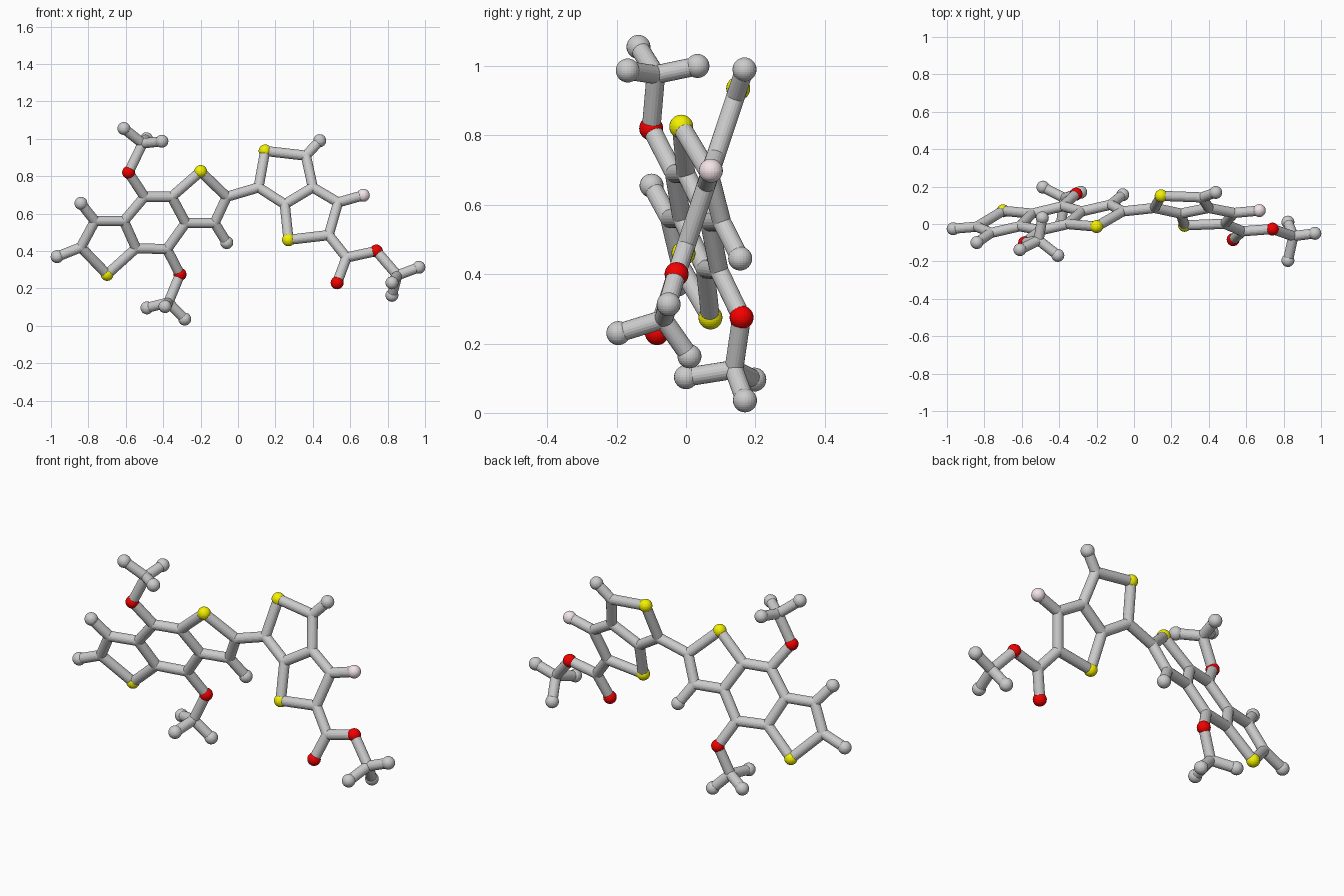
import bpy, bmesh
from mathutils import Vector, Matrix

if "Cube" in bpy.data.objects:
    bpy.data.objects.remove(bpy.data.objects["Cube"])

BOND_R, BALL_R = 0.027, 0.0345


def material(name, rgb):
    m = bpy.data.materials.new(name)
    m.diffuse_color = (*rgb, 1)
    m.use_nodes = True
    m.node_tree.nodes["Principled BSDF"].inputs["Base Color"].default_value = m.diffuse_color
    return m


YELLOW = material("yellow", (0.9, 0.88, 0.0))
RED = material("red", (0.9, 0.0, 0.0))
PINK = material("pink", (0.9, 0.77, 0.8))


def on_plane(points, a, b, c):
    """Lift front-view (x, z) points on to the tilted plane y = a + b*x + c*z."""
    return {k: Vector((x, a + b * x + c * z, z)) for k, (x, z) in points.items()}


def finish(name, bm, mat=None):
    me = bpy.data.meshes.new(name)
    bm.to_mesh(me)
    bm.free()
    ob = bpy.data.objects.new(name, me)
    bpy.context.collection.objects.link(ob)
    if mat:
        me.materials.append(mat)


def add_ball(bm, p, r):
    bmesh.ops.create_uvsphere(bm, u_segments=24, v_segments=16, radius=r,
                              matrix=Matrix.Translation(p))


def add_rod(bm, p, q):
    d = q - p
    rot = d.to_track_quat('Z', 'Y').to_matrix().to_4x4()
    bmesh.ops.create_cone(bm, cap_ends=True, segments=20, radius1=BOND_R,
                          radius2=BOND_R, depth=d.length,
                          matrix=Matrix.Translation((p + q) / 2) @ rot)


def framework(name, atoms, chains):
    """Grey sticks along each chain, with round joints and end balls."""
    bm = bmesh.new()
    used = set()
    for chain in chains:
        keys = chain.split()
        used.update(keys)
        for i, j in zip(keys, keys[1:]):
            add_rod(bm, atoms[i], atoms[j])
    for k in sorted(used):
        if k[0] == "C":
            add_ball(bm, atoms[k], BOND_R)
        elif k[0] == "H":
            add_ball(bm, atoms[k], BALL_R)
    finish(name, bm)


# Left fused three-ring plate, tilted
atoms = on_plane({
    "S1": (-.70, .275), "C1": (-.84, .42), "C2": (-.765, .56), "C3": (-.61, .56),
    "C4": (-.545, .415), "C5": (-.38, .41), "C6": (-.28, .55), "C7": (-.355, .69),
    "C8": (-.50, .69), "S2": (-.20, .825), "C9": (-.06, .69), "C10": (-.125, .55),
    "O1": (-.585, .82), "O2": (-.31, .275),
    "H1": (-.967, .37), "H2": (-.84, .655), "H3": (-.06, .445),
}, .331, .23, -.362)

# Right fused two-ring plate, tilted the other way
atoms.update(on_plane({
    "C11": (.11, .74), "S3": (.145, .935), "C12": (.363, .91), "C13": (.40, .74),
    "C14": (.25, .65), "S4": (.27, .46), "C15": (.485, .485), "C16": (.535, .66),
    "C17": (.58, .365), "F1": (.67, .698), "O3": (.53, .23), "O4": (.74, .40),
    "H4": (.437, .99),
}, -.16, 0, .332))

# Three-pronged end groups: hub followed by its three tips
ends = {
    "upper_left": ("O1", (-.51, -.087, .975),
                   [(-.61, -.137, 1.055), (-.49, .033, 1.0), (-.407, -.168, .987)]),
    "lower_left": ("O2", (-.372, .138, .125),
                   [(-.487, .197, .096), (-.39, 0, .103), (-.285, .17, .036)]),
    "right": ("O4", (.852, -.065, .27),
              [(.967, -.05, .313), (.823, -.195, .23), (.823, .01, .163)]),
}

framework("left_ring_frame", atoms, [
    "C4 S1 C1 C2 C3 C4 C5 C6 C7 C8 C3", "C7 S2 C9 C10 C6",
    "C1 H1", "C2 H2", "C10 H3", "C8 O1", "C5 O2"])
framework("linking_stick", atoms, ["C9 C11"])
framework("right_ring_frame", atoms, [
    "C11 S3 C12 C13 C14 C11", "C14 S4 C15 C16 C13",
    "C12 H4", "C16 F1", "C15 C17 O3", "C17 O4"])

for side, (root, hub, tips) in ends.items():
    pts = {root: atoms[root], "C": Vector(hub)}
    pts.update({f"H{i}": Vector(t) for i, t in enumerate(tips)})
    framework(side + "_end_group", pts,
              [root + " C"] + [f"C H{i}" for i in range(3)])

# Coloured balls
for k, p in atoms.items():
    kind = {"S": ("yellow_ball", YELLOW), "O": ("red_ball", RED),
            "F": ("pink_ball", PINK)}.get(k[0])
    if kind:
        bm = bmesh.new()
        add_ball(bm, p, BALL_R)
        finish(f"{kind[0]}_{k[1:]}", bm, kind[1])
